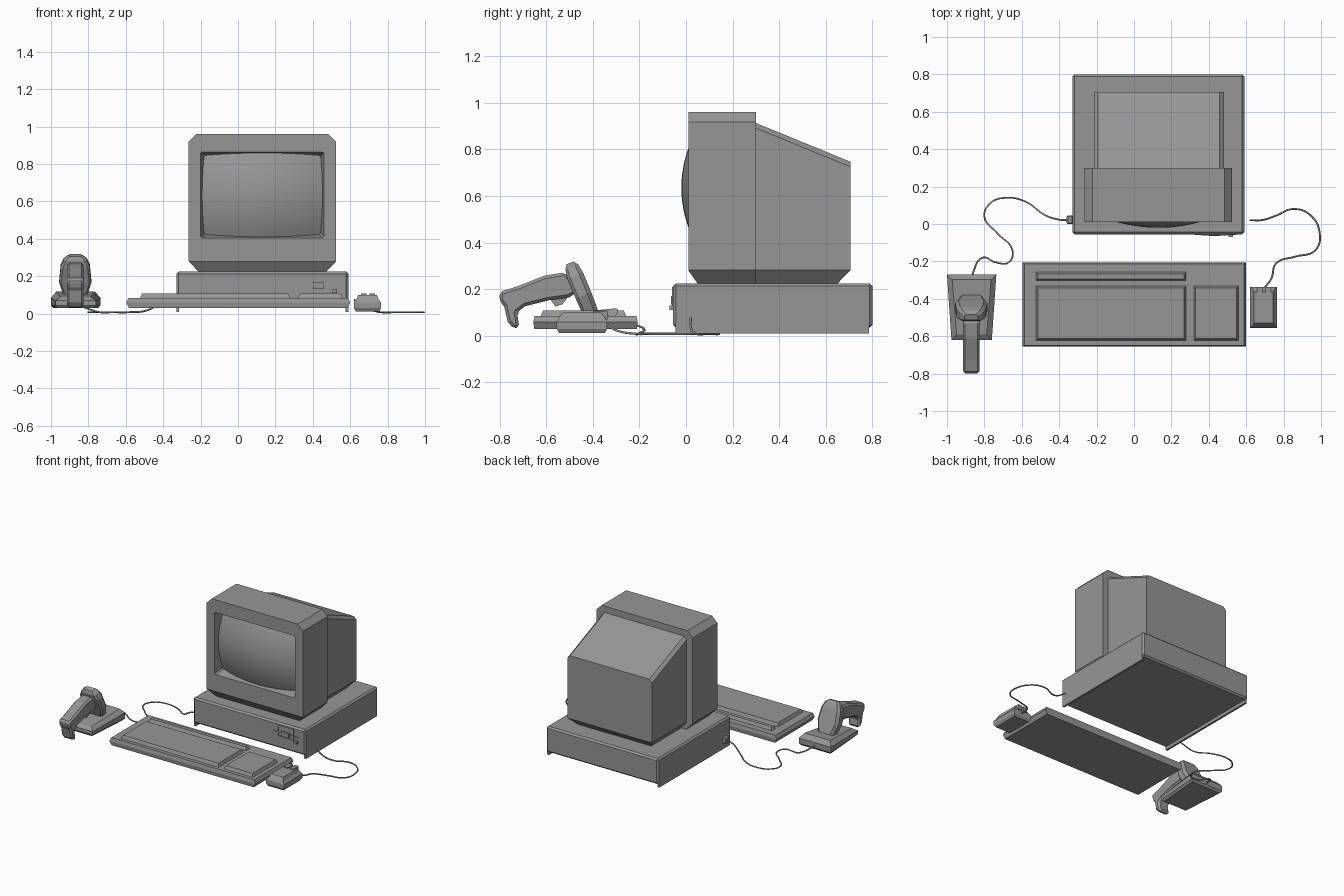
import bpy
import bmesh
from mathutils import Vector

default_cube = bpy.data.objects.get("Cube")
if default_cube:
    bpy.data.objects.remove(default_cube, do_unlink=True)

# One plain grey for everything
GREY = (0.305, 0.305, 0.305, 1.0)
grey = bpy.data.materials.new("plain_grey")
grey.use_nodes = True
grey.diffuse_color = GREY
for node in grey.node_tree.nodes:
    if node.type == "BSDF_PRINCIPLED":
        node.inputs["Base Color"].default_value = GREY


def finish(name, bm, bevel=0.0, smooth=False):
    """Turn a bmesh into a named object with the grey material."""
    bmesh.ops.recalc_face_normals(bm, faces=bm.faces)
    for face in bm.faces:
        face.smooth = smooth
    mesh = bpy.data.meshes.new(name)
    bm.to_mesh(mesh)
    bm.free()
    mesh.materials.append(grey)
    obj = bpy.data.objects.new(name, mesh)
    bpy.context.collection.objects.link(obj)
    if bevel:
        modifier = obj.modifiers.new("edge_chamfer", "BEVEL")
        modifier.width = bevel
        modifier.segments = 1
    return obj


def loft(name, rings, bevel=0.0):
    """Skin matching rings of points and cap both ends."""
    bm = bmesh.new()
    loops = [[bm.verts.new(point) for point in ring] for ring in rings]
    for lower, upper in zip(loops, loops[1:]):
        for i in range(len(lower)):
            j = (i + 1) % len(lower)
            bm.faces.new((lower[i], lower[j], upper[j], upper[i]))
    bm.faces.new(loops[0])
    bm.faces.new(loops[-1])
    return finish(name, bm, bevel)


def rectangle(left, right, front, back, z):
    return [(left, front, z), (right, front, z), (right, back, z), (left, back, z)]


def octagon(left, right, bottom, top, top_cut, bottom_cut):
    """Rectangle outline with cut corners, as 2D points."""
    return [(left + bottom_cut, bottom), (right - bottom_cut, bottom),
            (right, bottom + bottom_cut), (right, top - top_cut),
            (right - top_cut, top), (left + top_cut, top),
            (left, top - top_cut), (left, bottom + bottom_cut)]


def upright(outline, y):
    return [(x, y, z) for x, z in outline]


def box(name, left, right, front, back, low, high, bevel=0.0):
    rings = [rectangle(left, right, front, back, z) for z in (low, high)]
    return loft(name, rings, bevel)


def stepped(name, left, right, front, back, layers):
    """Stack of rectangles, each layer given as height, x inset, y inset."""
    return loft(name, [rectangle(left + dx, right - dx, front + dy, back - dy, z)
                       for z, dx, dy in layers])


def side_profile(name, outline, centre, half_width, bevel):
    """Extrude a y-z outline sideways."""
    return loft(name, [[(centre + side * half_width, y, z) for y, z in outline]
                       for side in (-1, 1)], bevel)


def cable(name, points):
    curve = bpy.data.curves.new(name, "CURVE")
    curve.dimensions = "3D"
    curve.bevel_depth = 0.005
    curve.bevel_resolution = 1
    curve.resolution_u = 6
    curve.use_fill_caps = True
    spline = curve.splines.new("BEZIER")
    spline.bezier_points.add(len(points) - 1)
    for knot, point in zip(spline.bezier_points, points):
        knot.co = point if len(point) == 3 else (*point, 0.008)
        knot.handle_left_type = knot.handle_right_type = "AUTO"
    curve.materials.append(grey)
    obj = bpy.data.objects.new(name, curve)
    bpy.context.collection.objects.link(obj)


# Computer case with side skirts that reach the desk
box("case", -0.33, 0.59, -0.055, 0.8, 0.035, 0.225, bevel=0.012)
for name, left in (("case_skirt_right", -0.33), ("case_skirt_left", 0.575)):
    box(name, left, left + 0.015, -0.045, 0.785, 0.01, 0.06)

# Disk drive on the case front
FACE = -0.055
for name, left, right, low, high, proud in (
        ("drive_frame_top", 0.36, 0.5, 0.2, 0.21, 0.006),
        ("drive_frame_bottom", 0.36, 0.5, 0.12, 0.13, 0.006),
        ("drive_frame_right", 0.36, 0.37, 0.12, 0.21, 0.006),
        ("drive_frame_left", 0.49, 0.5, 0.12, 0.21, 0.006),
        ("drive_slot", 0.325, 0.545, 0.15, 0.158, 0.005),
        ("drive_latch", 0.4, 0.46, 0.135, 0.17, 0.009),
        ("drive_button", 0.505, 0.53, 0.11, 0.13, 0.015)):
    box(name, left, right, FACE - proud, FACE + 0.01, low, high)

# Monitor bezel with a sloping screen recess
outer = octagon(-0.265, 0.525, 0.28, 0.96, 0.042, 0.003)
opening = octagon(-0.2, 0.46, 0.405, 0.865, 0.008, 0.008)
recess = octagon(-0.17, 0.43, 0.435, 0.835, 0.008, 0.008)
loft("monitor_bezel", [upright(outer, 0.3), upright(outer, 0.01),
                       upright(opening, 0.01), upright(recess, 0.13)])

# Domed screen
bm = bmesh.new()
bmesh.ops.create_grid(bm, x_segments=20, y_segments=16, size=1)
for vert in bm.verts:
    x, z = vert.co.x * 0.33, vert.co.y * 0.23
    vert.co = (0.13 + x, -0.02 + 0.62 * x * x + 1.04 * z * z, 0.635 + z)
screen = finish("screen", bm, smooth=True)
if screen.data.polygons[0].normal.y > 0:
    screen.data.flip_normals()

# Sloping rear housing
loft("monitor_back", [
    upright(octagon(-0.215, 0.48, 0.28, top, 0.022, 0.003), y)
    for y, top in ((0.29, 0.917), (0.705, 0.747))])

# Tapered foot under the monitor
loft("monitor_foot_front", [rectangle(-0.265, 0.525, 0.01, 0.3, 0.28),
                            rectangle(-0.21, 0.47, 0.05, 0.3, 0.224)])
loft("monitor_foot_back", [rectangle(-0.215, 0.48, 0.3, 0.705, 0.28),
                           rectangle(-0.17, 0.43, 0.3, 0.65, 0.224)])

# Keyboard and its raised key blocks
stepped("keyboard", -0.597, 0.6, -0.655, -0.207,
        [(0.03, 0.015, 0.004), (0.06, 0, 0), (0.085, 0.012, 0.006)])
for name, left, right, front, back in (
        ("main_keys", -0.525, 0.28, -0.625, -0.33),
        ("number_keys", 0.318, 0.56, -0.625, -0.33),
        ("function_keys", -0.525, 0.28, -0.305, -0.255)):
    stepped(name, left, right, front, back, [(0.08, 0, 0), (0.108, 0.012, 0.012)])

# Mouse, narrowing upwards, with two buttons
stepped("mouse", 0.62, 0.765, -0.555, -0.338,
        [(0.012, 0.01, 0.01), (0.03, 0, 0), (0.06, 0, 0),
         (0.078, 0.014, 0.01), (0.1, 0.022, 0.025)])
for name, left in (("mouse_button_right", 0.657), ("mouse_button_left", 0.702)):
    box(name, left, left + 0.03, -0.4, -0.336, 0.07, 0.107)

# Scanner stand, a wedge that widens to the back
loft("scanner_stand", [
    [(-0.868 + side * (half - inset), y + (inset if y < -0.5 else -inset), z)
     for side, half, y, z in ((-1, 0.108, -0.62, front), (1, 0.108, -0.62, front),
                              (1, 0.132, -0.27, back), (-1, 0.132, -0.27, back))]
    for front, back, inset in ((0.03, 0.03, 0.012), (0.045, 0.045, 0),
                               (0.07, 0.085, 0), (0.09, 0.118, 0.028))])

# Scanner head, leaning back above the stand
along, across = Vector((0, -0.38, 0.925)), Vector((0, 0.925, 0.38))
base = Vector((-0.87, -0.41, 0.1))
rings = []
for step, half, thick in ((0, 0.062, 0.034), (0.08, 0.086, 0.036),
                          (0.17, 0.078, 0.036), (0.21, 0.06, 0.03), (0.23, 0.035, 0.016)):
    outline = octagon(-half, half, -thick, thick, thick / 2, thick / 3)
    rings.append([base + along * step + across * v + Vector((u, 0, 0))
                  for u, v in outline])
loft("scanner_head", rings)

# Scanner neck, grip and trigger
side_profile("scanner_grip", [
    (-0.74, 0.03), (-0.765, 0.06), (-0.78, 0.125), (-0.8, 0.15), (-0.8, 0.188),
    (-0.72, 0.213), (-0.61, 0.257), (-0.52, 0.272), (-0.45, 0.2), (-0.5, 0.165),
    (-0.59, 0.152), (-0.69, 0.127), (-0.725, 0.1), (-0.715, 0.035)],
    -0.87, 0.045, 0.014)
side_profile("scanner_trigger", [
    (-0.585, 0.16), (-0.56, 0.125), (-0.53, 0.135), (-0.49, 0.19)], -0.87, 0.018, 0)

# Plugs and cables
box("scanner_plug", -0.36, -0.325, 0, 0.045, 0.055, 0.1, bevel=0.006)
cable("scanner_cable", [
    (-0.87, -0.28, 0.06), (-0.81, -0.18, 0.03), (-0.74, -0.205), (-0.67, -0.205),
    (-0.65, -0.14), (-0.73, -0.05), (-0.8, 0.04), (-0.77, 0.11), (-0.69, 0.14),
    (-0.58, 0.12), (-0.48, 0.05, 0.02), (-0.41, 0.025, 0.06), (-0.355, 0.02, 0.078)])
cable("mouse_cable", [
    (0.695, -0.345, 0.05), (0.735, -0.29, 0.02), (0.76, -0.21), (0.86, -0.175),
    (0.97, -0.14), (0.993, -0.05), (0.94, 0.05), (0.85, 0.08), (0.76, 0.045),
    (0.69, 0.022, 0.03), (0.62, 0.02, 0.075)])
